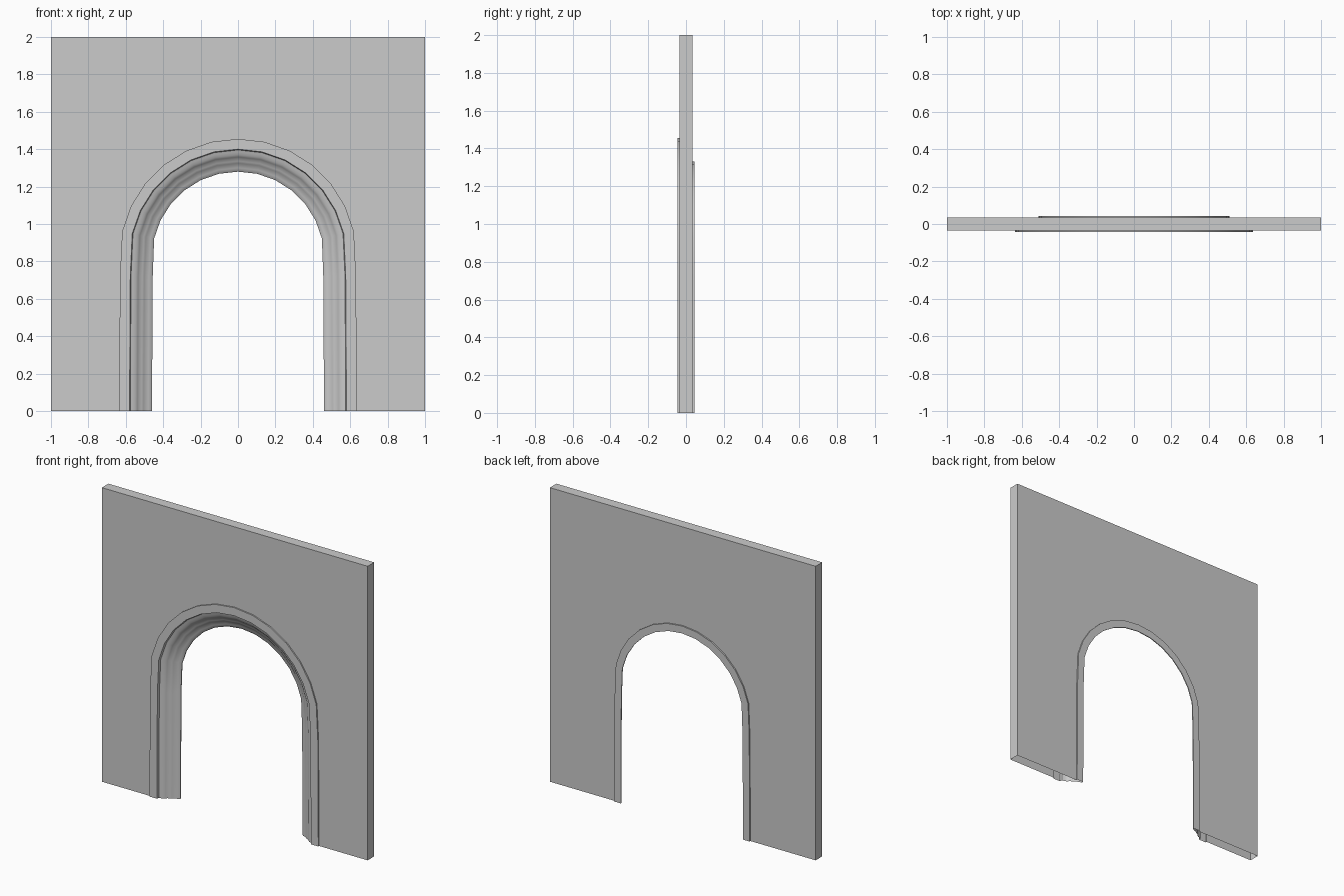
import bpy, bmesh, math

if "Cube" in bpy.data.objects:
    bpy.data.objects.remove(bpy.data.objects["Cube"])

HALF_T = 0.035      # half wall thickness
TRIM_Y = 0.044      # trim face distance from the centre plane
RADIUS = 0.46       # clear opening half width
SPRING = 0.82       # arc centre height
STEPS = 14          # segments in the semicircle


def arch(offset, y):
    """Arch outline, right foot over the top to left foot."""
    r = RADIUS + offset
    pts = [(r, y, 0), (r - 0.004, y, 0.72)]
    for i in range(1, STEPS):
        a = math.pi * i / STEPS
        pts.append((r * math.cos(a), y, SPRING + r * math.sin(a)))
    return pts + [(-r + 0.004, y, 0.72), (-r, y, 0)]


def make_object(name, bm):
    """Orient faces outward and turn the bmesh into an object."""
    bmesh.ops.recalc_face_normals(bm, faces=bm.faces[:])
    bm.normal_update()
    front = min(bm.faces, key=lambda f: f.calc_center_median().y)
    if front.normal.y > 0:
        bmesh.ops.reverse_faces(bm, faces=bm.faces[:])
    me = bpy.data.meshes.new(name)
    bm.to_mesh(me)
    bm.free()
    ob = bpy.data.objects.new(name, me)
    bpy.context.collection.objects.link(ob)
    return ob


# Wall panel: front and back sheets with arch cut-outs, closed on top and sides
bm = bmesh.new()
rims = []
for y, offset in ((-HALF_T, 0.175), (HALF_T, 0.05)):
    rim = [bm.verts.new(p) for p in ((-1, y, 0), (-1, y, 2), (1, y, 2), (1, y, 0))]
    bm.faces.new(rim + [bm.verts.new(p) for p in arch(offset, y)])
    rims.append(rim)
for i in range(3):
    bm.faces.new((rims[0][i], rims[0][i + 1], rims[1][i + 1], rims[1][i]))
make_object("wall_panel", bm)

# Arch moulding: (offset from opening, y) profile swept along the arch
profile = [(0.175, -HALF_T), (0.175, -TRIM_Y), (0.12, -TRIM_Y), (0.116, -0.028),
           (0.105, -0.024), (0.090, -0.020), (0.078, -0.010), (0.070, 0.0),
           (0.056, 0.005), (0.045, 0.012), (0.036, 0.021), (0.020, 0.026),
           (0.008, 0.031), (0.0, 0.038), (0.0, TRIM_Y),
           (0.05, TRIM_Y), (0.05, HALF_T)]
bm = bmesh.new()
rings = [[bm.verts.new(p) for p in arch(d, y)] for d, y in profile]
for a, b in zip(rings, rings[1:]):
    for i in range(len(a) - 1):
        bm.faces.new((a[i], a[i + 1], b[i + 1], b[i]))
trim = make_object("arch_moulding", bm)

# Smooth the moulding but keep its step edges crisp
bpy.context.view_layer.objects.active = trim
trim.select_set(True)
bpy.ops.object.shade_smooth_by_angle(angle=math.radians(40))
